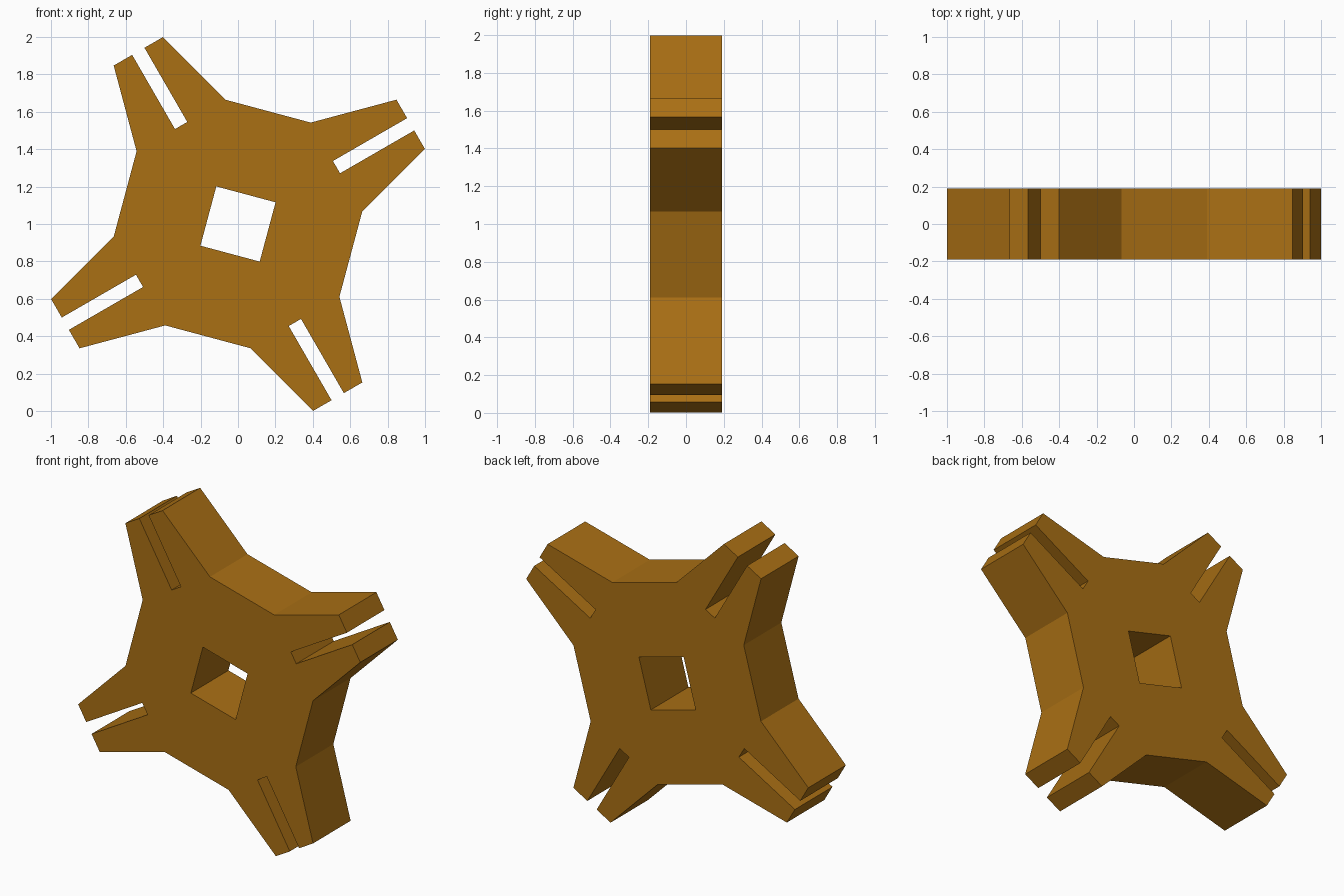
import bpy, bmesh
from math import radians
from mathutils import Matrix, Vector

if "Cube" in bpy.data.objects:
    bpy.data.objects.remove(bpy.data.objects["Cube"])

HALF_DEPTH = 0.19
ARM_ANGLE = 30      # tilt of the first arm in the front view

# One quarter of the plate, as (along arm, across arm) points.
# The first list lies on this arm's upper half, the mirrored one on the next arm.
half_arm = [(0.232, 0), (0.608, 0.038), (1.066, 0.038), (1.066, 0.152), (0.608, 0.275)]


def place(u, v, angle):
    p = Matrix.Rotation(radians(angle), 2) @ Vector((u, v))
    return Vector((p.x, -HALF_DEPTH, p.y + 1.0))


bm = bmesh.new()
for k in range(4):
    a = ARM_ANGLE + 90 * k
    pts = [place(u, v, a) for u, v in half_arm]
    pts += [place(u, -v, a + 90) for u, v in reversed(half_arm[1:])]
    # slot floor of the next arm, then its corner of the square hole
    pts += [place(*half_arm[1], a + 90), place(*half_arm[0], a + 90)]
    bm.faces.new([bm.verts.new(p) for p in pts])
bmesh.ops.remove_doubles(bm, verts=bm.verts[:], dist=1e-4)

# Thicken the plate from front to back
res = bmesh.ops.extrude_face_region(bm, geom=bm.faces[:], use_keep_orig=True)
bmesh.ops.translate(bm, vec=(0, 2 * HALF_DEPTH, 0),
                    verts=[g for g in res["geom"] if isinstance(g, bmesh.types.BMVert)])
bmesh.ops.recalc_face_normals(bm, faces=bm.faces[:])

mesh = bpy.data.meshes.new("slotted_wheel")
bm.to_mesh(mesh)
bm.free()
wheel = bpy.data.objects.new("slotted_wheel", mesh)
bpy.context.collection.objects.link(wheel)

mat = bpy.data.materials.new("amber")
mat.diffuse_color = (0.40, 0.16, 0.007, 1)
mat.use_nodes = True
mat.node_tree.nodes["Principled BSDF"].inputs["Base Color"].default_value = mat.diffuse_color
mesh.materials.append(mat)
